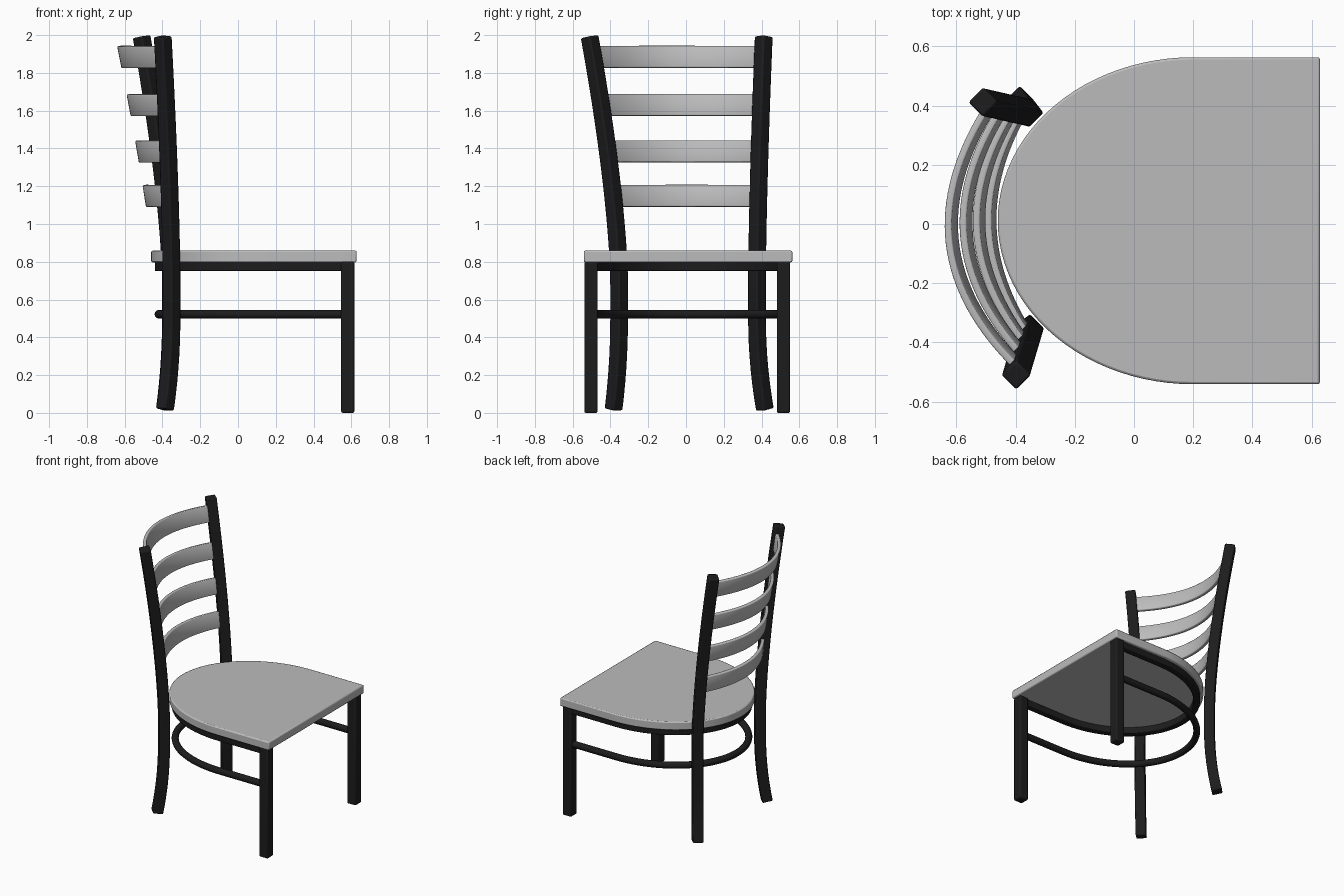
import bpy, bmesh, math
from mathutils import Vector

if "Cube" in bpy.data.objects:
    bpy.data.objects.remove(bpy.data.objects["Cube"])


def material(name, v):
    m = bpy.data.materials.new(name)
    m.diffuse_color = (v, v, v, 1)
    m.use_nodes = True
    m.node_tree.nodes["Principled BSDF"].inputs["Base Color"].default_value = m.diffuse_color
    return m


BLACK = material("black metal", 0.012)
GREY = material("light grey", 0.5)


def finish(name, bm, mat, bevel=0.0, thickness=0.0, recalc=True):
    if recalc:
        bmesh.ops.recalc_face_normals(bm, faces=bm.faces[:])
    me = bpy.data.meshes.new(name)
    bm.to_mesh(me)
    bm.free()
    me.materials.append(mat)
    ob = bpy.data.objects.new(name, me)
    bpy.context.collection.objects.link(ob)
    bpy.ops.object.select_all(action='DESELECT')
    bpy.context.view_layer.objects.active = ob
    ob.select_set(True)
    bpy.ops.object.shade_smooth_by_angle(angle=math.radians(35))
    if thickness:
        s = ob.modifiers.new("Solidify", 'SOLIDIFY')
        s.thickness, s.offset = thickness, -1
    if bevel:
        b = ob.modifiers.new("Bevel", 'BEVEL')
        b.width, b.segments = bevel, 2
        b.limit_method, b.angle_limit = 'ANGLE', math.radians(50)
    return ob


def sweep(name, pts, profile, ref, mat, bevel=0.0):
    """Sweep a closed profile along a path, keeping it upright to ref."""
    bm = bmesh.new()
    rings = []
    for i, p in enumerate(pts):
        t = (pts[min(i + 1, len(pts) - 1)] - pts[max(i - 1, 0)]).normalized()
        side = ref.cross(t).normalized()
        up = t.cross(side)
        rings.append([bm.verts.new(p + side * a + up * b) for a, b in profile])
    n = len(profile)
    for r, q in zip(rings, rings[1:]):
        for k in range(n):
            bm.faces.new((r[k], r[(k + 1) % n], q[(k + 1) % n], q[k]))
    bm.faces.new(rings[0])
    bm.faces.new(rings[-1])
    return finish(name, bm, mat, bevel)


def rect(w, h):
    return [(-w / 2, -h / 2), (w / 2, -h / 2), (w / 2, h / 2), (-w / 2, h / 2)]


def u_path(front, cx, cy, a, b, z, n=48):
    """Straight sides from the front, closed by a half ellipse at the back."""
    arc = [Vector((cx - a * math.sin(math.pi * i / n),
                   cy + b * math.cos(math.pi * i / n), z)) for i in range(n + 1)]
    return [Vector((front, cy + b, z))] + arc + [Vector((front, cy - b, z))]


# seat: flat front, rounded back
bm = bmesh.new()
base = bm.faces.new([bm.verts.new(p) for p in u_path(0.628, 0.2, 0.011, 0.66, 0.552, 0.797)])
ext = bmesh.ops.extrude_face_region(bm, geom=[base], use_keep_orig=True)
bmesh.ops.translate(bm, vec=(0, 0, 0.062),
                    verts=[g for g in ext["geom"] if isinstance(g, bmesh.types.BMVert)])
finish("seat", bm, GREY, 0.008)

# front legs
UP, DIAG = Vector((0, 0, 1)), Vector((1, 1, 0))
for name, y in (("front_leg_a", -0.503), ("front_leg_b", 0.516)):
    sweep(name, [Vector((0.581, y, 0.0)), Vector((0.581, y, 0.8))],
          rect(0.07, 0.07), Vector((1, 0, 0)), BLACK, 0.008)

# apron under the seat and lower stretcher, both bent in a U
sweep("apron", u_path(0.58, 0.2, 0.0065, 0.618, 0.51, 0.775),
      rect(0.045, 0.05), UP, BLACK, 0.005)
circle = [(0.0235 * math.cos(math.tau * k / 12), 0.0235 * math.sin(math.tau * k / 12))
          for k in range(12)]
sweep("stretcher", u_path(0.58, 0.2, 0.0065, 0.618, 0.51, 0.522), circle, UP, BLACK)

# bent back posts: middle position, lean at the top, kick at the foot
POSTS = {
    "back_post_a": (Vector((-0.352, -0.354, 0)), Vector((-0.047, -0.158, 0)), Vector((-0.037, -0.032, 0))),
    "back_post_b": (Vector((-0.355, 0.376, 0)), Vector((-0.157, 0.036, 0)), Vector((-0.035, 0.045, 0))),
}


def post_point(name, z):
    mid, lean, kick = POSTS[name]
    return (mid + lean * max(0, (z - 0.7) / 1.3) ** 1.5
            + kick * max(0, (0.5 - z) / 0.5) ** 2 + UP * z)


for name in POSTS:
    sweep(name, [post_point(name, 0.018 + 1.974 * i / 28) for i in range(29)],
          rect(0.071, 0.071), DIAG, BLACK, 0.008)


# curved back slats, bowed between the posts
def slat_point(u, z):
    a, b = post_point("back_post_a", z), post_point("back_post_b", z)
    out = Vector((-(b - a).y, (b - a).x, 0)).normalized()
    sag = 0.122 + 0.062 * (z - 1.15) / 0.73
    return a.lerp(b, u) + out * sag * (1 - (2 * u - 1) ** 2)


for k, (z0, z1) in enumerate(((1.09, 1.205), (1.325, 1.44), (1.57, 1.685), (1.825, 1.94))):
    bm = bmesh.new()
    cols = [[bm.verts.new(slat_point(i / 32, z)) for z in (z0, z1)] for i in range(33)]
    for c, d in zip(cols, cols[1:]):
        bm.faces.new((c[0], c[1], d[1], d[0]))
    finish(f"back_slat_{k + 1}", bm, GREY, 0.005, 0.024, recalc=False)
